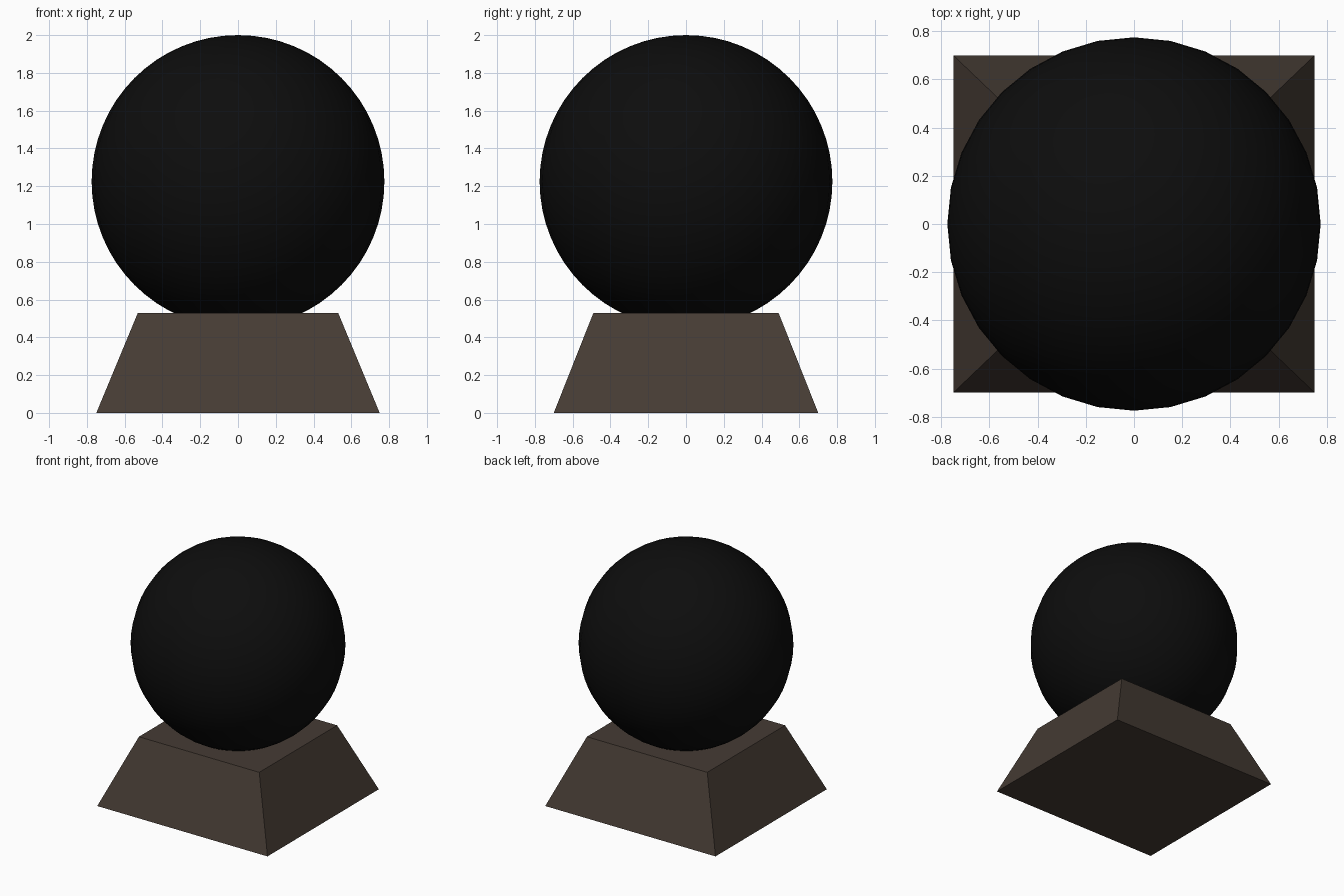
import bpy, bmesh

if "Cube" in bpy.data.objects:
    bpy.data.objects.remove(bpy.data.objects["Cube"])


def paint(obj, name, color):
    mat = bpy.data.materials.new(name)
    mat.diffuse_color = (*color, 1)
    mat.use_nodes = True
    mat.node_tree.nodes["Principled BSDF"].inputs["Base Color"].default_value = mat.diffuse_color
    obj.data.materials.append(mat)


# Tapered rectangular base
bpy.ops.mesh.primitive_cube_add(size=2)
base = bpy.context.object
base.name = "tapered_base"
for v in base.data.vertices:
    top = v.co.z > 0
    hx, hy, z = (0.53, 0.49, 0.53) if top else (0.75, 0.70, 0.0)
    v.co = (hx * v.co.x, hy * v.co.y, z)
paint(base, "dark_wood", (0.06, 0.044, 0.034))

# Smooth black ball, sunk slightly into the base
bpy.ops.mesh.primitive_uv_sphere_add(segments=32, ring_count=32, radius=0.775,
                                     location=(0, 0, 1.225))
ball = bpy.context.object
ball.name = "ball"
bpy.ops.object.shade_smooth()
paint(ball, "black", (0.004, 0.004, 0.004))
